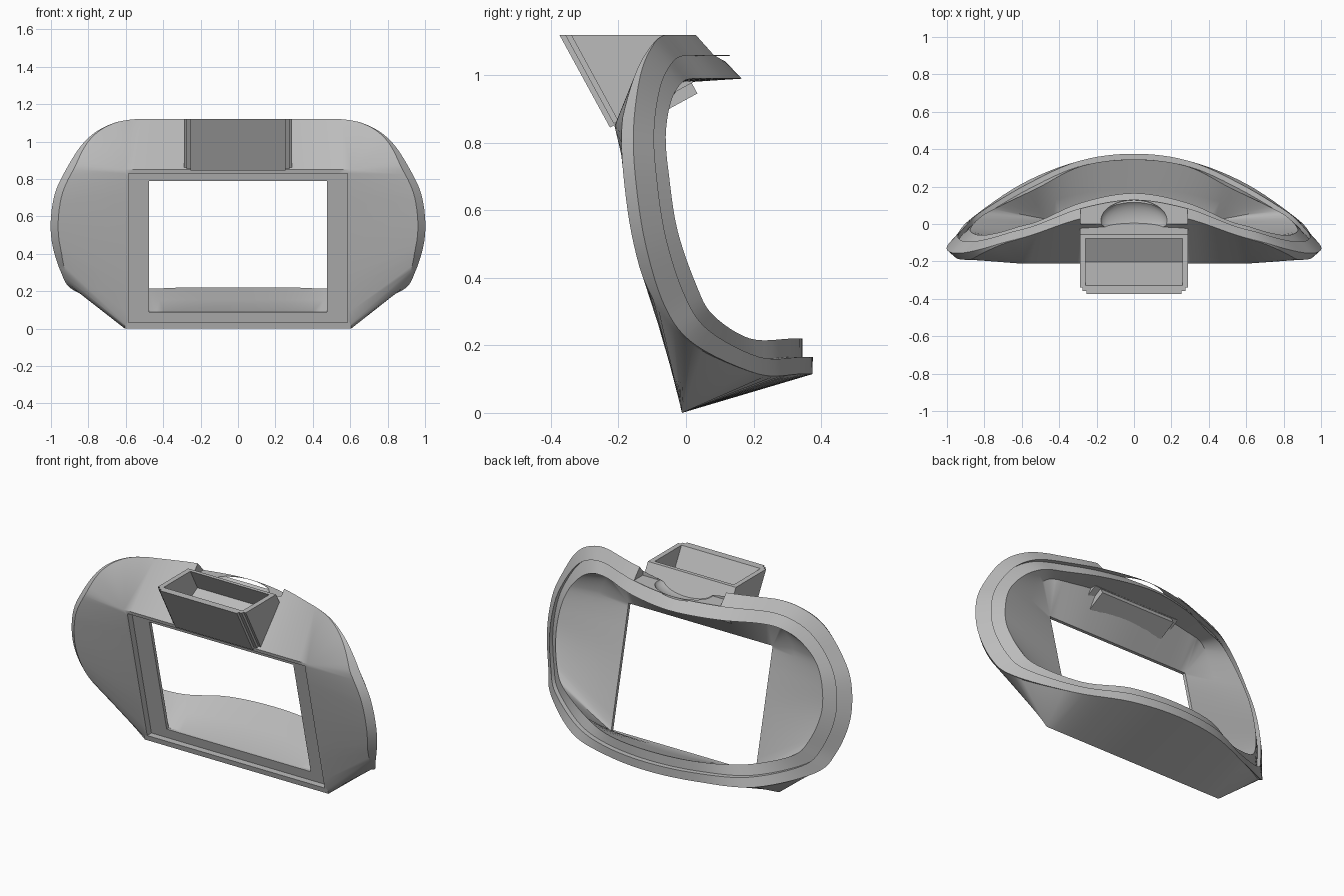
import bpy, bmesh, math
from mathutils import Vector

cube = bpy.data.objects.get("Cube")
if cube:
    bpy.data.objects.remove(cube)

grey = bpy.data.materials.new("plain grey")
grey.use_nodes = True
tone = (0.5, 0.5, 0.5, 1)
grey.diffuse_color = tone
grey.node_tree.nodes["Principled BSDF"].inputs["Base Color"].default_value = tone

TOP = 1.12
STEPS = 6


def make_object(name, bm):
    bmesh.ops.remove_doubles(bm, verts=bm.verts, dist=0.0005)
    bmesh.ops.recalc_face_normals(bm, faces=bm.faces)
    mesh = bpy.data.meshes.new(name)
    bm.to_mesh(mesh)
    bm.free()
    mesh.materials.append(grey)
    ob = bpy.data.objects.new(name, mesh)
    bpy.context.collection.objects.link(ob)
    return ob


def spline(keys):
    """Smooth half ring through the keys, mirrored flat at both ends."""
    pts = [Vector(k) for k in keys]
    flip = Vector((-1, 1, 1))
    pts = [pts[1] * flip] + pts + [pts[-2] * flip]
    out = []
    for a, b, c, d in zip(pts, pts[1:], pts[2:], pts[3:]):
        for i in range(STEPS):
            t = i / STEPS
            out.append(b + (c - a) * t / 2 + (a * 2 - b * 5 + c * 4 - d) * t * t / 2
                       + (b * 3 - a - c * 3 + d) * t ** 3 / 2)
    return out + [pts[-2]]


def front_rect(half, low, high, depth):
    """Half rectangle on the leaning front plane."""
    sides = [low] * 4 + [low + 0.03, low + (high - low) * 0.5, low + (high - low) * 0.85] + [high] * 6
    across = [0, half / 2] + [half] * 9 + [half / 2, 0]
    keys = [Vector((x, -0.012 - 0.235 * z + depth, z)) for x, z in zip(across, sides)]
    out = []
    for a, b in zip(keys, keys[1:]):
        out += [a.lerp(b, i / STEPS) for i in range(STEPS)]
    return out + [keys[-1]]


def clamp(v):
    return max(0, min(1, v))


# Rear rim: outer edge and inner lip, from bottom centre to top centre
outer = spline([(0, .375, .115), (.3, .335, .115), (.6, .215, .115), (.87, .03, .2),
                (.95, -.06, .31), (1, -.12, .5), (.985, -.15, .7), (.92, -.155, .85),
                (.82, -.135, 1), (.7, -.1, 1.085), (.55, -.06, TOP), (.28, .03, TOP), (0, .07, TOP)])
lip = spline([(0, .345, .22), (.28, .31, .22), (.52, .19, .22), (.75, .08, .29),
              (.83, .03, .38), (.875, -.025, .54), (.86, -.05, .7), (.81, -.06, .82),
              (.72, -.045, .92), (.62, -.015, .975), (.5, .02, .99), (.28, .115, .99), (0, .165, .99)])
for p in outer:
    p.z = min(p.z, TOP)
step_high = [a.lerp(b, .48) + Vector((0, .015, 0)) for a, b in zip(outer, lip)]
step_low = [p - Vector((0, .03, 0)) for p in step_high]
shoulder = []
for p in outer:
    s = clamp((p.z - .115) / .3) * clamp((TOP - p.z) / .25)
    shoulder.append(p - Vector((.04 * s, .035 * s, 0)))
window_back = front_rect(.475, .09, .79, .06)
ceiling = [a.lerp(b, .5) + Vector((0, 0, .09 * clamp((b.z - .8) / .19)))
           for a, b in zip(window_back, lip)]

# Shell: rings joined into one closed wall
rings = [front_rect(.605, 0, .85, 0), front_rect(.585, .032, .83, 0),
         front_rect(.585, .032, .83, .04), front_rect(.475, .09, .79, .04),
         window_back, ceiling, lip, step_low, step_high, outer, shoulder]
bm = bmesh.new()
loops = []
for ring in rings:
    full = ring + [Vector((-p.x, p.y, p.z)) for p in ring[-2:0:-1]]
    loops.append([bm.verts.new(p) for p in full])
for a, b in zip(loops, loops[1:] + loops[:1]):
    n = len(a)
    for i in range(n):
        j = (i + 1) % n
        bm.faces.new((a[i], a[j], b[j], b[i]))
bmesh.ops.dissolve_degenerate(bm, dist=0.0005, edges=bm.edges)
shell = make_object("mask_shell", bm)


def tilted_block(bm, half_l, half_r, u0, u1, v0, top=TOP):
    """Block leaning with the holder, cut level at the given height."""
    corners = []
    for x in (half_l, half_r):
        for u in (u0, u1):
            for v in (v0, (top - .845 - .48 * u) / .88):
                corners.append(bm.verts.new((x, -.225 + .88 * u - .48 * v, .845 + .48 * u + .88 * v)))
    for f in ((0, 1, 3, 2), (4, 6, 7, 5), (0, 4, 5, 1), (2, 3, 7, 6), (0, 2, 6, 4), (1, 5, 7, 3)):
        bm.faces.new([corners[i] for i in f])


def cut(name, bm):
    cutter = make_object(name, bm)
    cutter.hide_render = True
    cutter.hide_viewport = True
    mod = shell.modifiers.new(name, 'BOOLEAN')
    mod.operation = 'DIFFERENCE'
    mod.solver = 'EXACT'
    mod.object = cutter
    return cutter


# Cutters: holder socket, notch in the top rim and round nose dip
cutters = []
bm = bmesh.new()
tilted_block(bm, -.28, .28, .01, .27, .01, 1.2)
cutters.append(cut("socket_cutter", bm))
bm = bmesh.new()
bmesh.ops.create_cube(bm, size=1)
for v in bm.verts:
    v.co = Vector((v.co.x * .57, .15 + v.co.y * .3, 1.13 + v.co.z * .14))
cutters.append(cut("notch_cutter", bm))
bm = bmesh.new()
bmesh.ops.create_uvsphere(bm, u_segments=32, v_segments=16, radius=1)
for v in bm.verts:
    v.co = Vector((v.co.x * .18, .02 + v.co.y * .11, 1.07 + v.co.z * .06))
cutters.append(cut("dip_cutter", bm))

bpy.context.view_layer.update()
final = bpy.data.meshes.new_from_object(shell.evaluated_get(bpy.context.evaluated_depsgraph_get()))
shell.modifiers.clear()
shell.data = final
for c in cutters:
    bpy.data.objects.remove(c)

# Holder: open tilted box with a stepped front
holder_parts = {
    "holder_front": (-.255, .255, 0, .04, 0),
    "holder_front_rail": (-.275, .275, .015, .04, .005),
    "holder_back": (-.29, .29, .26, .28, 0),
    "holder_left_wall": (.26, .29, .03, .28, 0),
    "holder_right_wall": (-.29, -.26, .03, .28, 0),
}
for name, size in holder_parts.items():
    bm = bmesh.new()
    tilted_block(bm, *size)
    make_object(name, bm)


def floor_slab(name, half, u0, u1, v0, v1):
    bm = bmesh.new()
    bmesh.ops.create_cube(bm, size=1)
    for v in bm.verts:
        u = u0 if v.co.y < 0 else u1
        w = v0 if v.co.z < 0 else v1
        v.co = Vector((v.co.x * 2 * half, -.225 + .88 * u - .48 * w, .845 + .48 * u + .88 * w))
    make_object(name, bm)


floor_slab("holder_floor", .28, .03, .275, 0, .03)
floor_slab("holder_foot", .25, .15, .275, -.035, .01)

# Smooth shading with sharp creases
bpy.ops.object.select_all(action='DESELECT')
shell.select_set(True)
bpy.context.view_layer.objects.active = shell
bpy.ops.object.shade_smooth_by_angle(angle=math.radians(30))
